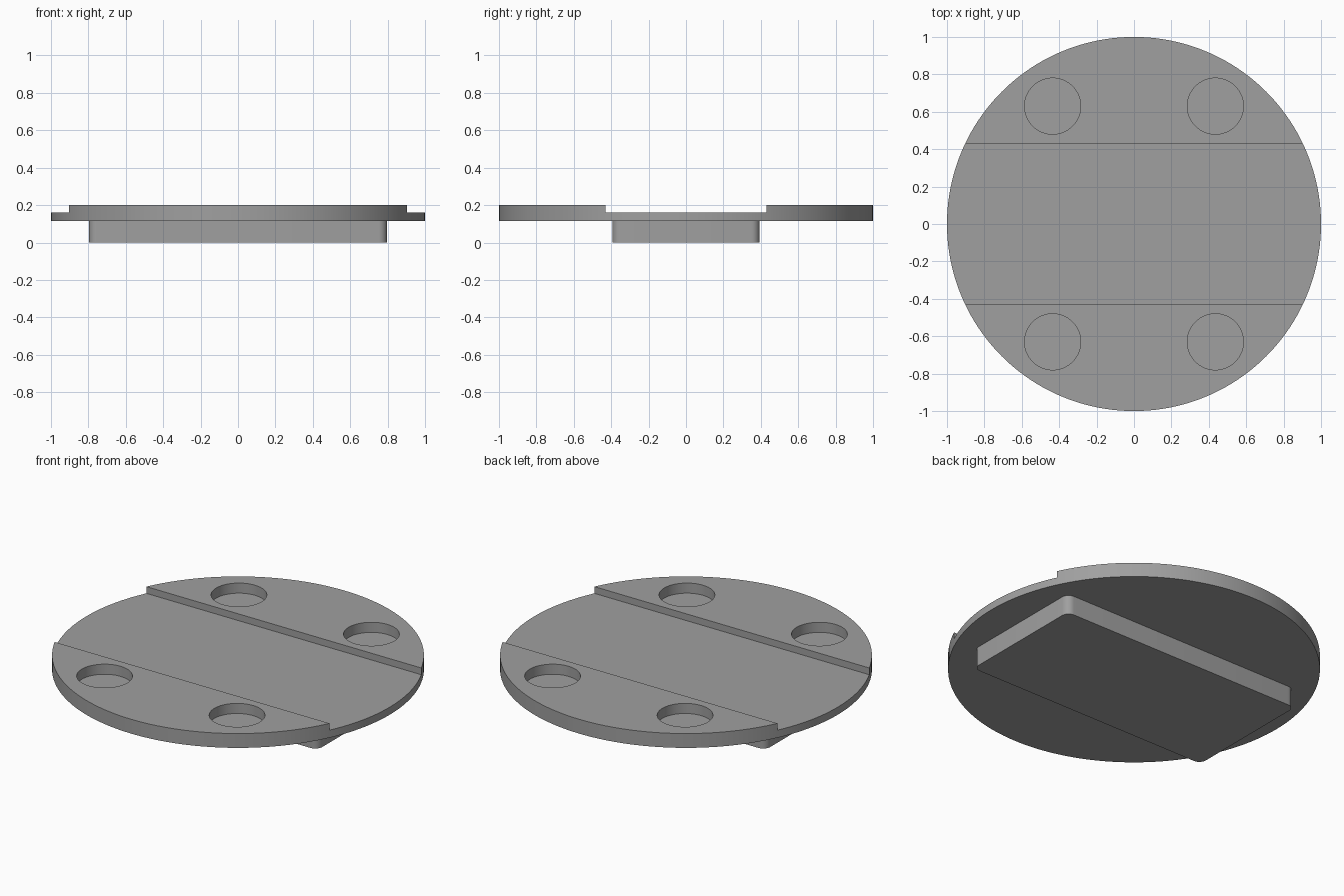
import bpy
import math

if "Cube" in bpy.data.objects:
    bpy.data.objects.remove(bpy.data.objects["Cube"])

grey = bpy.data.materials.new("mid_grey")
grey.diffuse_color = (0.35, 0.35, 0.35, 1)
grey.use_nodes = True
grey.node_tree.nodes["Principled BSDF"].inputs["Base Color"].default_value = grey.diffuse_color


def cylinder(name, radius, z0, z1, x=0, y=0, sides=64):
    bpy.ops.mesh.primitive_cylinder_add(vertices=sides, radius=radius, depth=z1 - z0,
                                        location=(x, y, (z0 + z1) / 2))
    ob = bpy.context.object
    ob.name = name
    return ob


def box(name, sx, sy, z0, z1):
    bpy.ops.mesh.primitive_cube_add(size=1, location=(0, 0, (z0 + z1) / 2))
    ob = bpy.context.object
    ob.name = name
    ob.scale = (sx, sy, z1 - z0)
    bpy.ops.object.transform_apply(location=False, rotation=False, scale=True)
    return ob


def activate(ob):
    bpy.ops.object.select_all(action='DESELECT')
    ob.select_set(True)
    bpy.context.view_layer.objects.active = ob


def cut(ob, cutter):
    mod = ob.modifiers.new("cut", 'BOOLEAN')
    mod.operation = 'DIFFERENCE'
    mod.solver = 'EXACT'
    mod.object = cutter
    activate(ob)
    bpy.ops.object.modifier_apply(modifier=mod.name)
    bpy.data.objects.remove(cutter)


def finish(ob):
    ob.data.materials.clear()
    ob.data.materials.append(grey)
    activate(ob)
    bpy.ops.object.shade_smooth_by_angle(angle=math.radians(30))


# Round plate
plate = cylinder("round_plate", 1.0, 0.115, 0.20, sides=160)

# Wide channel across the top
cut(plate, box("channel_cutter", 2.4, 0.86, 0.16, 0.30))

# Four blind round pockets
for sx in (-1, 1):
    for sy in (-1, 1):
        cut(plate, cylinder("pocket_cutter", 0.15, 0.14, 0.30, sx * 0.435, sy * 0.63))
finish(plate)

# Rectangular block underneath, with rounded upright corners
block = box("lower_block", 1.594, 0.788, 0.0, 0.115)
weights = block.data.attributes.new("bevel_weight_edge", 'FLOAT', 'EDGE')
for e in block.data.edges:
    a, b = (block.data.vertices[i].co for i in e.vertices)
    weights.data[e.index].value = 1.0 if abs(a.z - b.z) > 0.01 else 0.0
bevel = block.modifiers.new("round_corners", 'BEVEL')
bevel.limit_method = 'WEIGHT'
bevel.width = 0.045
bevel.segments = 8
activate(block)
bpy.ops.object.modifier_apply(modifier=bevel.name)
finish(block)
